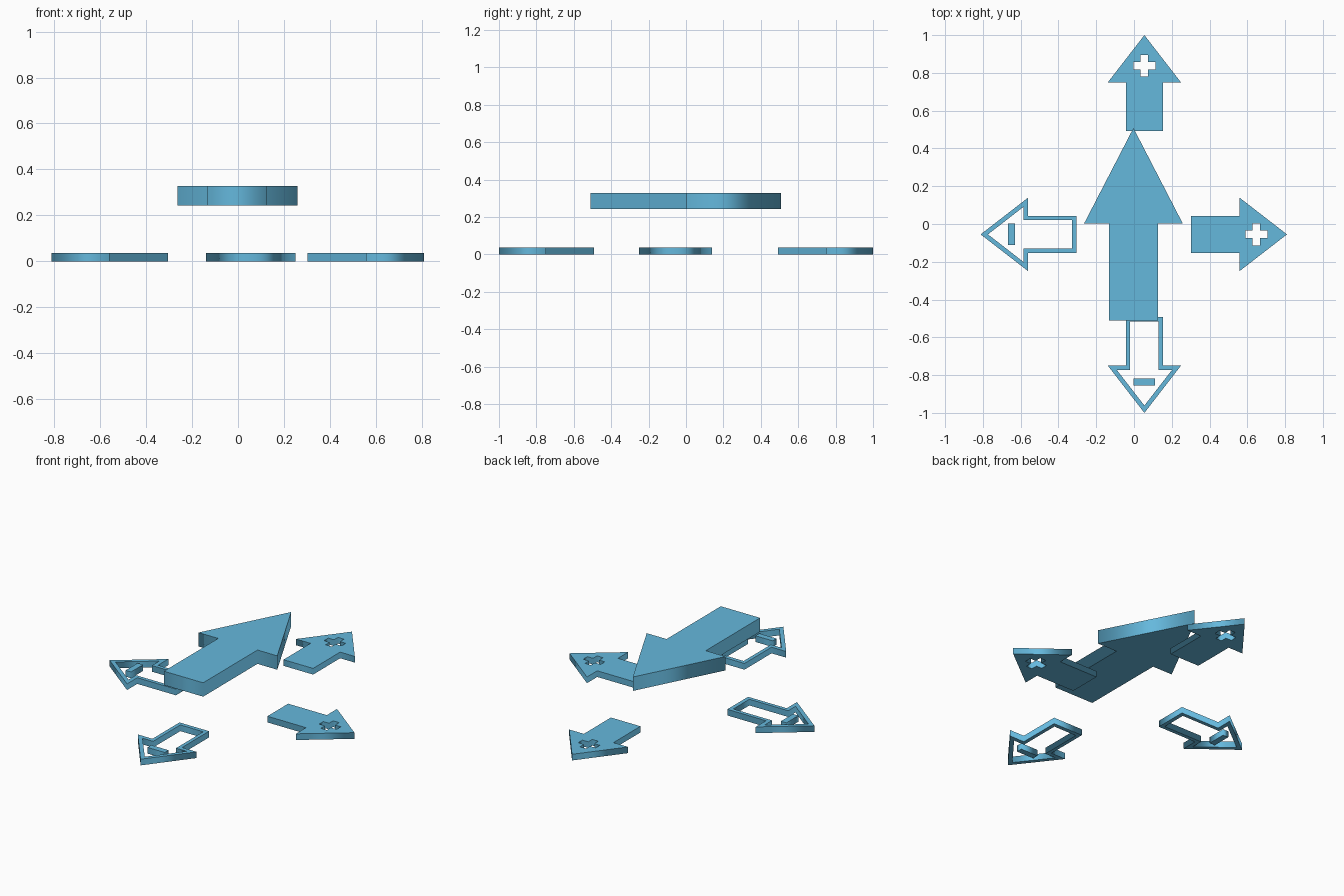
import bpy
from math import radians

if "Cube" in bpy.data.objects:
    bpy.data.objects.remove(bpy.data.objects["Cube"])

mat = bpy.data.materials.new("arrow_blue")
mat.diffuse_color = (0.13, 0.48, 0.72, 1)
mat.use_nodes = True
mat.node_tree.nodes["Principled BSDF"].inputs["Base Color"].default_value = mat.diffuse_color


def plate(name, outlines, depth, loc, angle=0):
    """Flat plate from closed outlines (inner ones become holes), base at loc z."""
    cu = bpy.data.curves.new(name, 'CURVE')
    cu.dimensions = '2D'
    cu.fill_mode = 'BOTH'
    cu.extrude = depth / 2
    for pts in outlines:
        s = cu.splines.new('POLY')
        s.points.add(len(pts) - 1)
        for p, (x, y) in zip(s.points, pts):
            p.co = (x, y, 0, 1)
        s.use_cyclic_u = True
    tmp = bpy.data.objects.new(name + "_curve", cu)
    bpy.context.collection.objects.link(tmp)
    dg = bpy.context.evaluated_depsgraph_get()
    me = bpy.data.meshes.new_from_object(tmp.evaluated_get(dg))
    bpy.data.objects.remove(tmp)
    me.name = name
    me.materials.clear()
    me.materials.append(mat)
    ob = bpy.data.objects.new(name, me)
    ob.location = (loc[0], loc[1], loc[2] + depth / 2)
    ob.rotation_euler.z = radians(angle)
    bpy.context.collection.objects.link(ob)
    return ob


def mirrored(half):
    return half + [(-x, y) for x, y in reversed(half) if x > 0]


def arrow(base, neck, tip, shaft, head):
    """Arrow outline pointing +y, symmetric about x = 0."""
    return mirrored([(shaft, base), (shaft, neck), (head, neck), (0, tip)])


def rect(w, h, cy):
    return [(-w, cy - h), (w, cy - h), (w, cy + h), (-w, cy + h)]


def plus(r, w, cy):
    return [(x, y + cy) for x, y in mirrored(
        [(w, -r), (w, -w), (r, -w), (r, w), (w, w), (w, r)])]


# Large raised arrow
plate("main_arrow", [arrow(-0.511, 0.003, 0.508, 0.13, 0.261)], 0.083, (-0.003, 0, 0.244))

# Small arrows around it
H = 0.037
outer = arrow(0, 0.256, 0.508, 0.098, 0.195)
inner = arrow(0.024, 0.281, 0.469, 0.076, 0.146)

# Solid arrows with plus-shaped cut-outs
for name, loc, ang in (("back_plus_arrow", (0.055, 0.492, 0), 0),
                       ("right_plus_arrow", (0.302, -0.055, 0), -90)):
    plate(name, [outer, plus(0.058, 0.02, 0.346)], H, loc, ang)

# Outlined arrows with a loose minus bar inside
for side, loc, ang in (("front", (0.055, -0.492, 0), 180),
                       ("left", (-0.304, -0.055, 0), 90)):
    plate(side + "_outline_arrow", [outer, inner], H, loc, ang)
    plate(side + "_minus_bar", [rect(0.057, 0.018, 0.344)], H, loc, ang)
